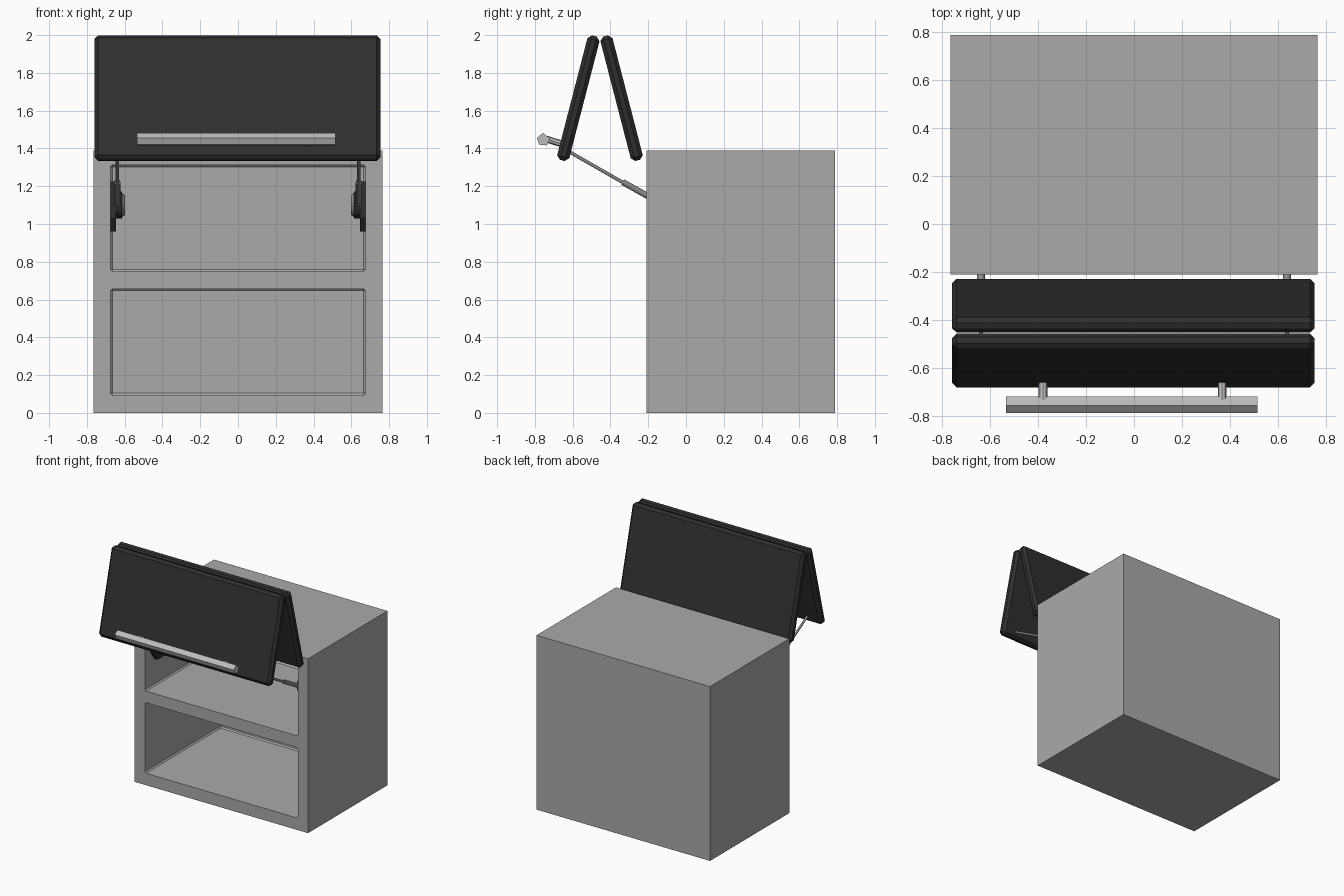
import bpy, bmesh, math
from mathutils import Vector

if "Cube" in bpy.data.objects:
    bpy.data.objects.remove(bpy.data.objects["Cube"])


def material(name, v):
    m = bpy.data.materials.new(name)
    m.diffuse_color = (v, v, v, 1)
    m.use_nodes = True
    m.node_tree.nodes["Principled BSDF"].inputs["Base Color"].default_value = m.diffuse_color
    return m


GREY = material("cabinet_grey", 0.40)
BLACK = material("door_black", 0.028)
SILVER = material("handle_silver", 0.50)
STEEL = material("arm_steel", 0.25)


def finish(name, bm, mat):
    bmesh.ops.recalc_face_normals(bm, faces=bm.faces)
    me = bpy.data.meshes.new(name)
    bm.to_mesh(me)
    bm.free()
    ob = bpy.data.objects.new(name, me)
    bpy.context.collection.objects.link(ob)
    me.materials.append(mat)
    return ob


def box(name, centre, size, mat, tilt=0, bevel=0):
    bm = bmesh.new()
    bmesh.ops.create_cube(bm, size=1)
    bmesh.ops.scale(bm, vec=size, verts=bm.verts)
    if bevel:
        bmesh.ops.bevel(bm, geom=bm.edges[:], offset=bevel, segments=1,
                        affect='EDGES', profile=0.5)
    ob = finish(name, bm, mat)
    ob.location = centre
    ob.rotation_euler[0] = math.radians(tilt)
    return ob


def rod(name, a, b, r, mat, sides=12, r2=None):
    a, b = Vector(a), Vector(b)
    bm = bmesh.new()
    bmesh.ops.create_cone(bm, cap_ends=True, segments=sides, radius1=r,
                          radius2=r if r2 is None else r2, depth=(b - a).length)
    ob = finish(name, bm, mat)
    ob.location = (a + b) / 2
    ob.rotation_mode = 'QUATERNION'
    ob.rotation_quaternion = (b - a).to_track_quat('Z', 'Y')
    return ob


def prism(name, profile, x0, x1, mat):
    """Extrude a (y, z) outline along x."""
    bm = bmesh.new()
    f = bm.faces.new([bm.verts.new((x0, y, z)) for y, z in profile])
    ext = bmesh.ops.extrude_face_region(bm, geom=[f])
    moved = [v for v in ext['geom'] if isinstance(v, bmesh.types.BMVert)]
    bmesh.ops.translate(bm, vec=(x1 - x0, 0, 0), verts=moved)
    return finish(name, bm, mat)


# Cabinet body with two open compartments
cabinet = box("cabinet", (0, 0.29, 0.695), (1.53, 1.0, 1.39), GREY)
for z0, z1 in ((0.095, 0.657), (0.75, 1.312)):
    cutter = box("compartment_cutter", (0, 0.22, (z0 + z1) / 2),
                 (1.35, 1.04, z1 - z0), GREY, bevel=0.01)
    cutter.hide_render = True
    mod = cabinet.modifiers.new("opening", 'BOOLEAN')
    mod.operation, mod.solver, mod.object = 'DIFFERENCE', 'EXACT', cutter
    bpy.context.view_layer.objects.active = cabinet
    bpy.ops.object.modifier_apply(modifier=mod.name)
    bpy.data.objects.remove(cutter)

# Folded lift-up door, two slabs in an inverted V
box("front_door_panel", (-0.003, -0.570, 1.666), (1.515, 0.066, 0.68), BLACK, -14.5, 0.02)
box("rear_door_panel", (-0.003, -0.341, 1.666), (1.515, 0.066, 0.68), BLACK, 14.5, 0.02)

# Door handle: five-sided bar on two stand-offs
prism("handle_bar", [(-0.79, 1.455), (-0.757, 1.482), (-0.72, 1.453),
                     (-0.735, 1.416), (-0.777, 1.42)], -0.535, 0.515, SILVER)
for x in (-0.38, 0.368):
    rod("handle_standoff", (x, -0.74, 1.45), (x, -0.645, 1.42), 0.018, SILVER, 8)

# Lift arms and hinge brackets, one per side
for s, side in ((-1, "left"), (1, "right")):
    x = s * 0.639
    wall = s * 0.677
    rod(side + "_arm_rod", (x, -0.64, 1.395), (x, -0.32, 1.212), 0.009, STEEL)
    rod(side + "_arm_sleeve", (x, -0.335, 1.222), (x, -0.09, 1.085), 0.016, STEEL)
    rod(side + "_arm_pin", (s * 0.66, -0.625, 1.387), (s * 0.62, -0.625, 1.387), 0.014, STEEL)
    prism(side + "_bracket_plate",
          [(-0.13, 1.225), (-0.02, 1.225), (0.03, 1.15), (0.03, 1.0),
           (0.0, 0.96), (-0.09, 0.96), (-0.14, 1.03)],
          wall, s * 0.645, BLACK)
    rod(side + "_bracket_hub", (s * 0.65, -0.065, 1.1), (s * 0.615, -0.065, 1.1),
        0.072, BLACK, 20)
    rod(side + "_hub_cap", (s * 0.615, -0.065, 1.1), (s * 0.597, -0.065, 1.1),
        0.065, STEEL, 20, 0.05)

# Smooth the round parts only
for ob in bpy.data.objects:
    ob.select_set(any(k in ob.name for k in ("arm_", "hub")))
    if ob.select_get():
        bpy.context.view_layer.objects.active = ob
bpy.ops.object.shade_smooth_by_angle(angle=math.radians(35))
